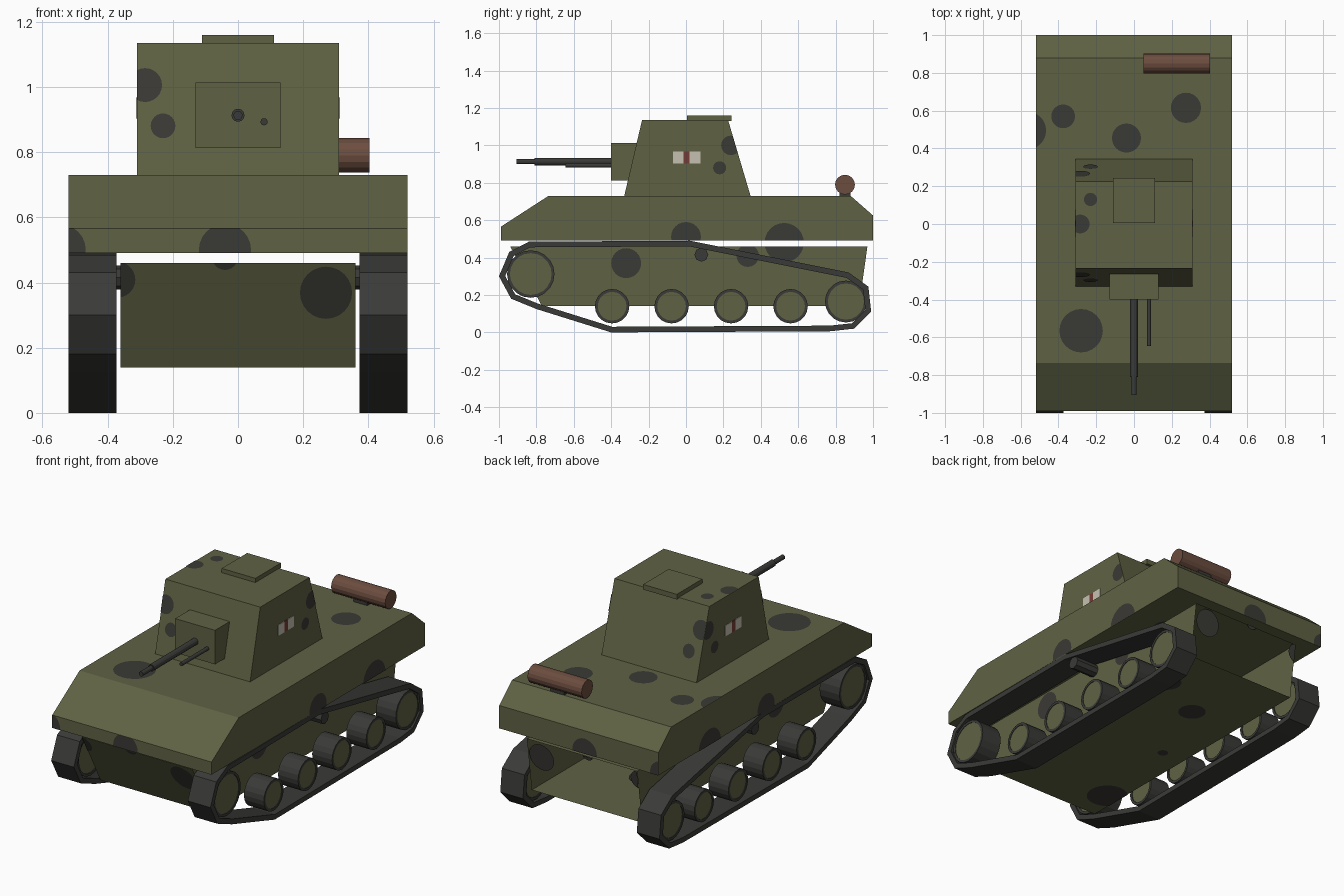
import bpy, bmesh, math
from mathutils import Vector, Matrix

if "Cube" in bpy.data.objects:
    bpy.data.objects.remove(bpy.data.objects["Cube"])


def material(name, rgb):
    m = bpy.data.materials.new(name)
    m.diffuse_color = (*rgb, 1)
    m.use_nodes = True
    m.node_tree.nodes["Principled BSDF"].inputs["Base Color"].default_value = m.diffuse_color
    return m


OLIVE = material("olive paint", (0.115, 0.121, 0.057))
SPOT = material("dark camouflage", (0.042, 0.041, 0.035))
STEEL = material("track steel", (0.042, 0.042, 0.039))
RUST = material("rusty brown", (0.150, 0.074, 0.050))
WHITE = material("marking white", (0.56, 0.53, 0.44))
RED = material("marking red", (0.18, 0.045, 0.035))


def finish(name, bm, mat, recalc=True):
    if recalc:
        bmesh.ops.recalc_face_normals(bm, faces=bm.faces)
    me = bpy.data.meshes.new(name)
    bm.to_mesh(me)
    bm.free()
    me.materials.append(mat)
    ob = bpy.data.objects.new(name, me)
    bpy.context.collection.objects.link(ob)
    return ob


def camouflage(name, bm, spots):
    """Thin round patches, projected along each face's main axis and clipped to the face."""
    out = bmesh.new()
    for f in bm.faces:
        n = f.normal
        axis = max(range(3), key=lambda i: abs(n[i]))
        u, v = [i for i in range(3) if i != axis]
        for cu, cv, r in spots.get("xyz"[axis], []):
            one = bmesh.new()
            verts = []
            for k in range(24):
                a = k * math.tau / 24
                p = Vector((0, 0, 0))
                p[u], p[v] = cu + r * math.cos(a), cv + r * math.sin(a)
                p[axis] = (n.dot(f.calc_center_median()) - n.dot(p)) / n[axis]
                verts.append(one.verts.new(p))
            one.faces.new(verts)
            for g in bm.faces:
                if g is not f and one.faces:
                    bmesh.ops.bisect_plane(
                        one, geom=one.verts[:] + one.edges[:] + one.faces[:],
                        plane_co=g.calc_center_median(), plane_no=g.normal, clear_outer=True)
            for face in one.faces:
                pts = [w.co + n * 0.003 for w in face.verts]
                new = out.faces.new([out.verts.new(p) for p in pts])
                new.normal_update()
                if new.normal.dot(n) < 0:
                    new.normal_flip()
            one.free()
    finish(name, out, SPOT, False)


def prism(name, profile, x0, x1, mat, spots=None, open_back=False):
    """Side profile in (y, z) swept across x."""
    bm = bmesh.new()
    a = [bm.verts.new((x0, y, z)) for y, z in profile]
    b = [bm.verts.new((x1, y, z)) for y, z in profile]
    n = len(profile)
    bm.faces.new(a)
    bm.faces.new(b[::-1])
    for i in range(n):
        j = (i + 1) % n
        bm.faces.new((a[j], a[i], b[i], b[j]))
    bmesh.ops.recalc_face_normals(bm, faces=bm.faces)
    bm.normal_update()
    if spots:
        camouflage(name + "_spots", bm, spots)
    if open_back:
        back = [f for f in bm.faces if f.normal.y > 0.9]
        bmesh.ops.delete(bm, geom=back, context="FACES_ONLY")
    return finish(name, bm, mat, not open_back)


def box(name, x0, x1, y0, y1, z0, z1, mat):
    return prism(name, [(y0, z0), (y1, z0), (y1, z1), (y0, z1)], x0, x1, mat)


def band(name, profile, t, x0, x1, mat):
    """Closed belt of thickness t; profile runs clockwise in (y, z)."""
    pts = [Vector(p) for p in profile]
    n = len(pts)
    inner = []
    for i in range(n):
        d1 = (pts[i] - pts[i - 1]).normalized()
        d2 = (pts[(i + 1) % n] - pts[i]).normalized()
        n1, n2 = Vector((d1.y, -d1.x)), Vector((d2.y, -d2.x))
        inner.append(pts[i] + (n1 + n2) * t / (1 + n1.dot(n2)))
    bm = bmesh.new()
    loops = [[bm.verts.new((x, p.x, p.y)) for p in ps]
             for x, ps in ((x0, pts), (x1, pts), (x1, inner), (x0, inner))]
    for k in range(4):
        a, b = loops[k], loops[(k + 1) % 4]
        for i in range(n):
            j = (i + 1) % n
            bm.faces.new((a[i], a[j], b[j], b[i]))
    return finish(name, bm, mat)


def circle(y, z, r, sides):
    return [(y + r * math.cos(-k * math.tau / sides), z + r * math.sin(-k * math.tau / sides))
            for k in range(sides)]


def rod(name, x, z, r, y0, y1, mat):
    """Cylinder along y."""
    bm = bmesh.new()
    m = Matrix.Translation((x, (y0 + y1) / 2, z)) @ Matrix.Rotation(math.pi / 2, 4, "X")
    bmesh.ops.create_cone(bm, cap_ends=True, segments=12, radius1=r, radius2=r,
                          depth=y1 - y0, matrix=m)
    return finish(name, bm, mat)


# Hulls
prism("upper_hull", [(-0.99, 0.49), (-0.99, 0.565), (-0.735, 0.73), (0.88, 0.73),
                     (1.0, 0.625), (1.0, 0.49)], -0.52, 0.52, OLIVE,
      {"x": [(0, 0.51, 0.08), (0.525, 0.48, 0.105)],
       "y": [(-0.545, 0.5, 0.078), (-0.04, 0.5, 0.08)],
       "z": [(-0.375, 0.57, 0.063), (-0.04, 0.455, 0.077), (0.275, 0.615, 0.08),
             (-0.28, -0.565, 0.115), (-0.565, 0.495, 0.1)]})
prism("lower_hull", [(-0.94, 0.46), (0.97, 0.46), (0.925, 0.14), (-0.77, 0.14)],
      -0.36, 0.36, OLIVE,
      {"x": [(-0.32, 0.37, 0.08), (0.33, 0.41, 0.06), (0.525, 0.48, 0.105)],
       "y": [(0.27, 0.37, 0.08), (-0.37, 0.41, 0.055), (-0.04, 0.48, 0.04)],
       "z": [(-0.04, 0.455, 0.077), (-0.28, -0.565, 0.115), (0.275, 0.615, 0.08),
             (-0.21, 0.0, 0.03)]}, open_back=True)
prism("hull_floor_patch", circle(0, 0, 0.077, 24), 0, 0.003, SPOT).matrix_world = \
    Matrix.Translation((-0.04, 0.455, 0.1405)) @ Matrix.Rotation(-math.pi / 2, 4, "Y")

# Turret, hatch and gun
prism("turret", [(-0.33, 0.73), (-0.235, 1.135), (0.225, 1.135), (0.345, 0.73)],
      -0.31, 0.31, OLIVE,
      {"x": [(0.24, 1.0, 0.052), (0.18, 0.88, 0.035)],
       "y": [(-0.285, 1.005, 0.052), (-0.23, 0.88, 0.038)],
       "z": [(-0.23, 0.13, 0.035), (-0.285, 0.0, 0.05)]})
box("turret_hatch", -0.11, 0.11, 0.005, 0.243, 1.13, 1.16, OLIVE)
box("gun_mantlet", -0.13, 0.13, -0.40, -0.24, 0.812, 1.013, OLIVE)
rod("gun_barrel", 0, 0.913, 0.02, -0.81, -0.38, STEEL)
rod("gun_muzzle", 0, 0.913, 0.014, -0.905, -0.80, STEEL)
rod("machine_gun", 0.08, 0.893, 0.011, -0.645, -0.38, STEEL)

# Turret side markings: white, red, white
for s, side in ((1, "right"), (-1, "left")):
    for i, (y0, y1, m) in enumerate(((-0.07, -0.014, WHITE), (-0.014, 0.018, RED),
                                     (0.018, 0.077, WHITE))):
        box(f"{side}_marking_{i + 1}", s * 0.309, s * 0.313, y0, y1, 0.903, 0.967, m)

# Exhaust
prism("exhaust_drum", circle(0.85, 0.79, 0.053, 16), 0.05, 0.403, RUST)
box("exhaust_mount", 0.18, 0.27, 0.82, 0.88, 0.725, 0.765, STEEL)

# Running gear
TRACK = [(-1.0, 0.30), (-0.945, 0.43), (-0.84, 0.485), (0.02, 0.49), (0.87, 0.32),
         (0.975, 0.245), (0.99, 0.11), (0.90, 0.02), (0.77, 0.006), (-0.40, 0.0),
         (-0.80, 0.125), (-0.935, 0.18)]
WHEELS = [("front_wheel", -0.83, 0.312, 0.127), ("rear_wheel", 0.855, 0.165, 0.112)]
WHEELS += [(f"road_wheel_{i + 1}", -0.395 + i * 0.318, 0.14, 0.092) for i in range(4)]
for s, side in ((1, "right"), (-1, "left")):
    band(f"{side}_track", TRACK, 0.03, s * 0.372, s * 0.52, STEEL)
    for name, y, z, r in WHEELS:
        band(f"{side}_{name}_tyre", circle(y, z, r, 20), 0.015, s * 0.38, s * 0.51, STEEL)
        prism(f"{side}_{name}_disc", circle(y, z, r - 0.015, 20), s * 0.385, s * 0.507, OLIVE)
    prism(f"{side}_return_roller", circle(0.082, 0.415, 0.037, 8), s * 0.36, s * 0.51, STEEL)
